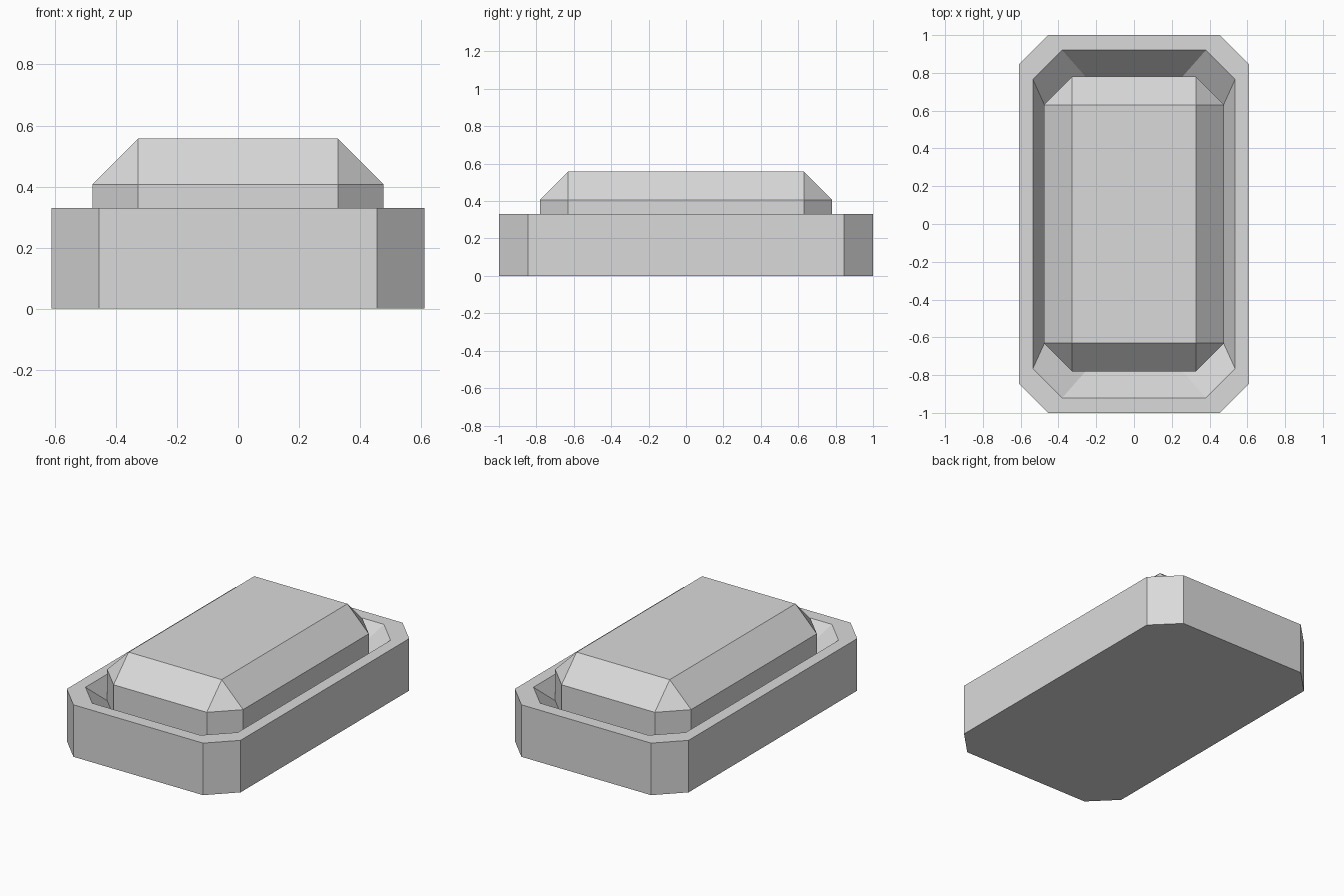
import bpy
import bmesh

cube = bpy.data.objects.get("Cube")
if cube:
    bpy.data.objects.remove(cube, do_unlink=True)

grey = bpy.data.materials.new("light_grey")
grey.use_nodes = True
colour = (0.7, 0.7, 0.7, 1)
grey.diffuse_color = colour
grey.node_tree.nodes["Principled BSDF"].inputs["Base Color"].default_value = colour


def octagon(bm, hx, hy, cut, z):
    """Ring of eight vertices: a rectangle with cut corners."""
    corner = [(hx, hy - cut), (hx - cut, hy)]
    ring = []
    for sx, sy in ((1, 1), (-1, 1), (-1, -1), (1, -1)):
        points = corner if sx * sy > 0 else corner[::-1]
        ring += [bm.verts.new((sx * x, sy * y, z)) for x, y in points]
    return ring


def loft(name, sections):
    """Closed flat-faced body through octagon sections, first to last."""
    bm = bmesh.new()
    rings = [octagon(bm, *s) for s in sections]
    for low, high in zip(rings, rings[1:]):
        for i in range(8):
            j = (i + 1) % 8
            bm.faces.new((low[i], low[j], high[j], high[i]))
    bm.faces.new(rings[0][::-1])
    bm.faces.new(rings[-1])
    bmesh.ops.remove_doubles(bm, verts=bm.verts, dist=0.0001)
    bmesh.ops.recalc_face_normals(bm, faces=bm.faces)
    mesh = bpy.data.meshes.new(name)
    bm.to_mesh(mesh)
    bm.free()
    mesh.materials.append(grey)
    obj = bpy.data.objects.new(name, mesh)
    bpy.context.collection.objects.link(obj)
    return obj


# Tray: upright wall, flat rim, then a recess with sloping sides
loft("base_tray", [
    (0.61, 1.0, 0.155, 0),
    (0.61, 1.0, 0.155, 0.33),
    (0.535, 0.92, 0.155, 0.33),
    (0.435, 0.75, 0.205, 0.13),
])

# Raised block: upright sides and a bevelled rectangular top
loft("raised_block", [
    (0.477, 0.78, 0.15, 0.13),
    (0.477, 0.78, 0.15, 0.407),
    (0.327, 0.63, 0, 0.557),
])
